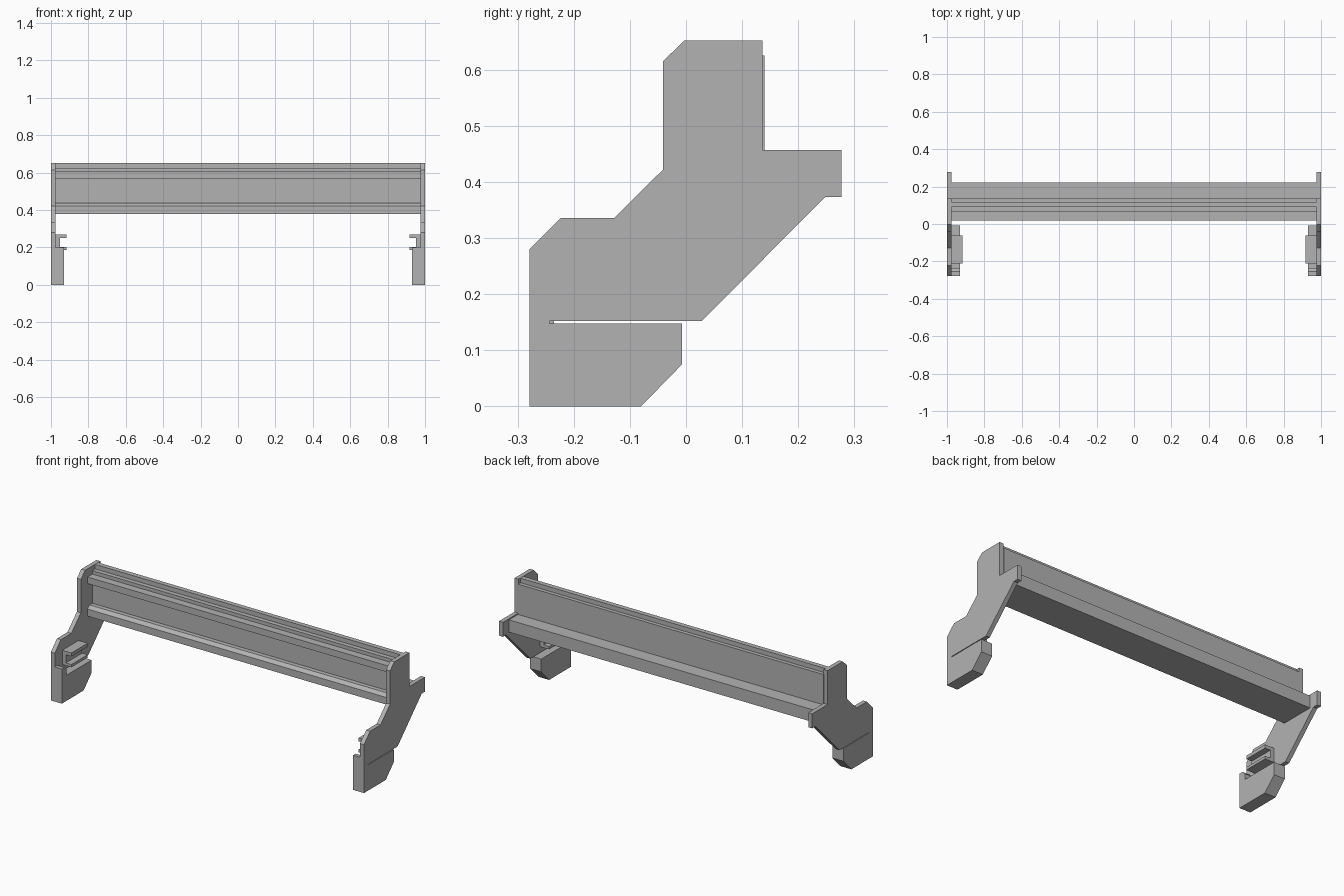
import bpy, bmesh

cube = bpy.data.objects.get("Cube")
if cube:
    bpy.data.objects.remove(cube, do_unlink=True)

grey = bpy.data.materials.new("plain_grey")
grey.use_nodes = True
COLOUR = (0.45, 0.45, 0.45, 1)
grey.diffuse_color = COLOUR
grey.node_tree.nodes["Principled BSDF"].inputs["Base Color"].default_value = COLOUR


def extrude(name, profile, x0, x1):
    """Extrude a (y, z) outline along x."""
    bm = bmesh.new()
    face = bm.faces.new([bm.verts.new((x0, y, z)) for y, z in profile])
    ext = bmesh.ops.extrude_face_region(bm, geom=[face])["geom"]
    moved = [v for v in ext if isinstance(v, bmesh.types.BMVert)]
    bmesh.ops.translate(bm, verts=moved, vec=(x1 - x0, 0, 0))
    bmesh.ops.recalc_face_normals(bm, faces=bm.faces)
    mesh = bpy.data.meshes.new(name)
    bm.to_mesh(mesh)
    bm.free()
    mesh.materials.append(grey)
    obj = bpy.data.objects.new(name, mesh)
    bpy.context.collection.objects.link(obj)
    return obj


def rect(y0, y1, z0, z1):
    return [(y0, z0), (y1, z0), (y1, z1), (y0, z1)]


FRONT, SLIT = -0.279, -0.243

# End plate outline, with a thin slit above the foot
plate = [(FRONT, 0), (-0.08, 0), (-0.007, 0.075), (-0.007, 0.148),
         (SLIT, 0.148), (SLIT, 0.152), (0.028, 0.152), (0.248, 0.373),
         (0.277, 0.373), (0.277, 0.457), (0.136, 0.457), (0.136, 0.652),
         (-0.003, 0.652), (-0.041, 0.615), (-0.041, 0.422),
         (-0.128, 0.336), (-0.223, 0.336), (FRONT, 0.28)]

# Foot outline with a raised front lip
foot = plate[:4] + [(SLIT + 0.008, 0.148), (SLIT + 0.008, 0.18),
                    (SLIT - 0.012, 0.2), (FRONT, 0.2)]

for side, s in (("left", 1), ("right", -1)):
    extrude(side + "_end_plate", plate, s * 0.975, s)
    extrude(side + "_foot", foot, s * 0.93, s * 0.976)
    # Clip: a web with an upper and a lower flange
    extrude(side + "_clip_web", rect(-0.21, -0.062, 0.187, 0.27), s * 0.952, s * 0.976)
    for level, z0, z1 in (("upper", 0.25, 0.27), ("lower", 0.187, 0.203)):
        extrude(f"{side}_clip_{level}_flange", rect(-0.21, -0.062, z0, z1),
                s * 0.917, s * 0.953)

# Cross beam: stepped top, two front rails and a rear shelf
beam = [(0.02, 0.379), (0.222, 0.379), (0.222, 0.45), (0.14, 0.45),
        (0.14, 0.625), (0.118, 0.625), (0.118, 0.651), (0.09, 0.651),
        (0.09, 0.625), (0.064, 0.625), (0.064, 0.605), (0.02, 0.605),
        (0.02, 0.567), (0.064, 0.567), (0.064, 0.437), (0.038, 0.437),
        (0.02, 0.42)]
extrude("cross_beam", beam, -0.976, 0.976)
